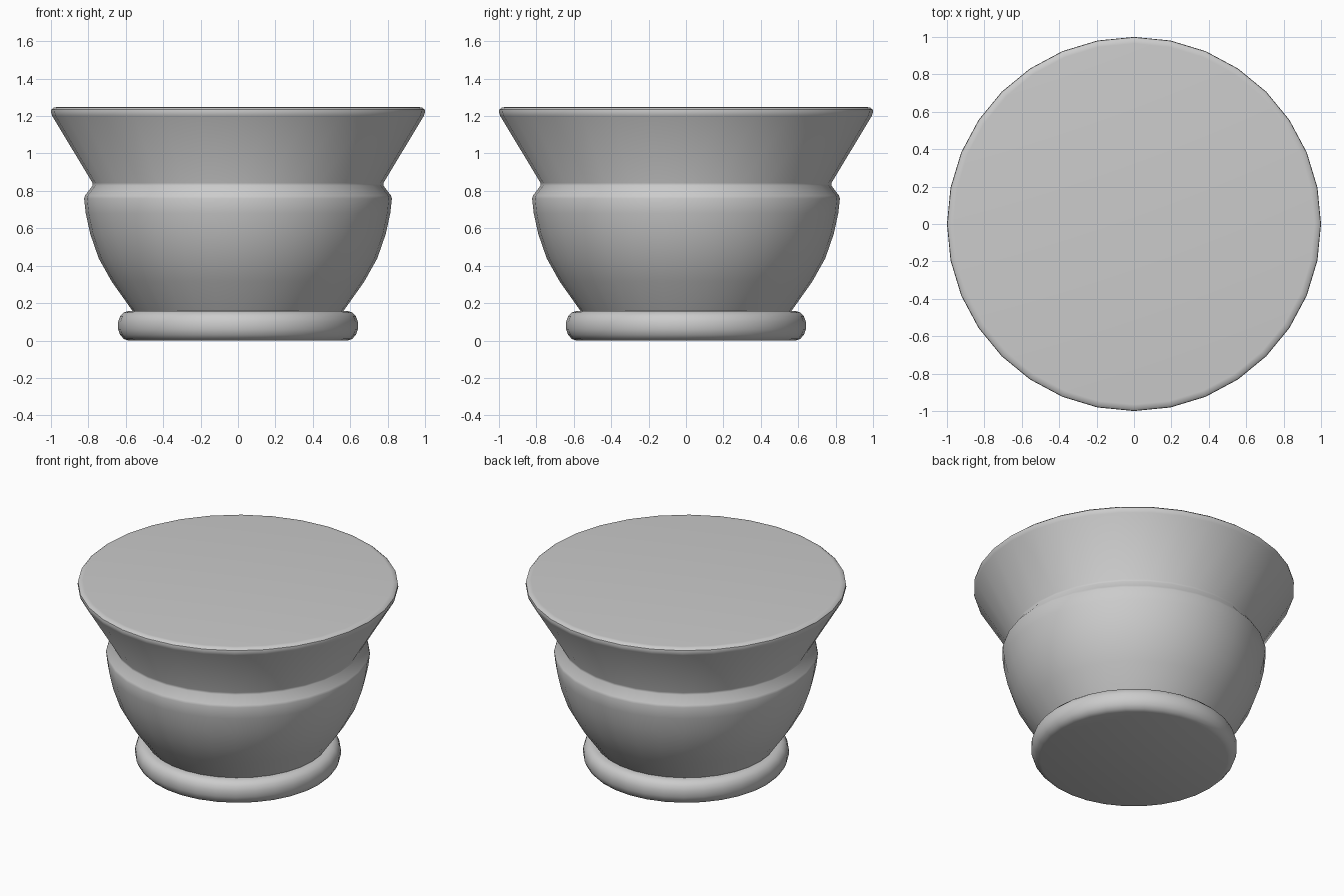
import bpy, bmesh, math

if "Cube" in bpy.data.objects:
    bpy.data.objects.remove(bpy.data.objects["Cube"])

SEGMENTS = 32

grey = bpy.data.materials.new("plain_grey")
grey.diffuse_color = (0.6, 0.6, 0.6, 1)
grey.use_nodes = True
grey.node_tree.nodes["Principled BSDF"].inputs["Base Color"].default_value = grey.diffuse_color


def lathe(name, profile, cap_bottom=False, cap_top=False):
    """Turn a (radius, height) profile around z."""
    bm = bmesh.new()
    rings = []
    for r, z in profile:
        ring = []
        for i in range(SEGMENTS):
            a = math.tau * i / SEGMENTS
            ring.append(bm.verts.new((r * math.cos(a), r * math.sin(a), z)))
        rings.append(ring)
    for low, high in zip(rings, rings[1:]):
        for i in range(SEGMENTS):
            j = (i + 1) % SEGMENTS
            bm.faces.new((low[i], low[j], high[j], high[i]))
    if cap_bottom:
        bm.faces.new(rings[0][::-1])
    if cap_top:
        bm.faces.new(rings[-1])
    mesh = bpy.data.meshes.new(name)
    bm.to_mesh(mesh)
    bm.free()
    mesh.materials.append(grey)
    obj = bpy.data.objects.new(name, mesh)
    bpy.context.collection.objects.link(obj)
    bpy.ops.object.select_all(action='DESELECT')
    obj.select_set(True)
    bpy.context.view_layer.objects.active = obj
    bpy.ops.object.shade_smooth_by_angle(angle=math.radians(40))
    return obj


# Rounded foot ring with a flat underside
lathe("foot_ring", [
    (0.585, 0.0), (0.61, 0.008), (0.63, 0.03), (0.641, 0.06), (0.641, 0.1),
    (0.63, 0.13), (0.61, 0.15), (0.585, 0.158), (0.56, 0.158),
], cap_bottom=True)

# Curved bowl, narrow waist and flared rim with a flat top
lathe("bowl", [
    (0.563, 0.157), (0.675, 0.315), (0.745, 0.44), (0.79, 0.57),
    (0.814, 0.68), (0.823, 0.76), (0.818, 0.775), (0.778, 0.828),
    (0.778, 0.843), (0.993, 1.2), (1.0, 1.22), (0.998, 1.235),
    (0.985, 1.246), (0.965, 1.248),
], cap_top=True)
